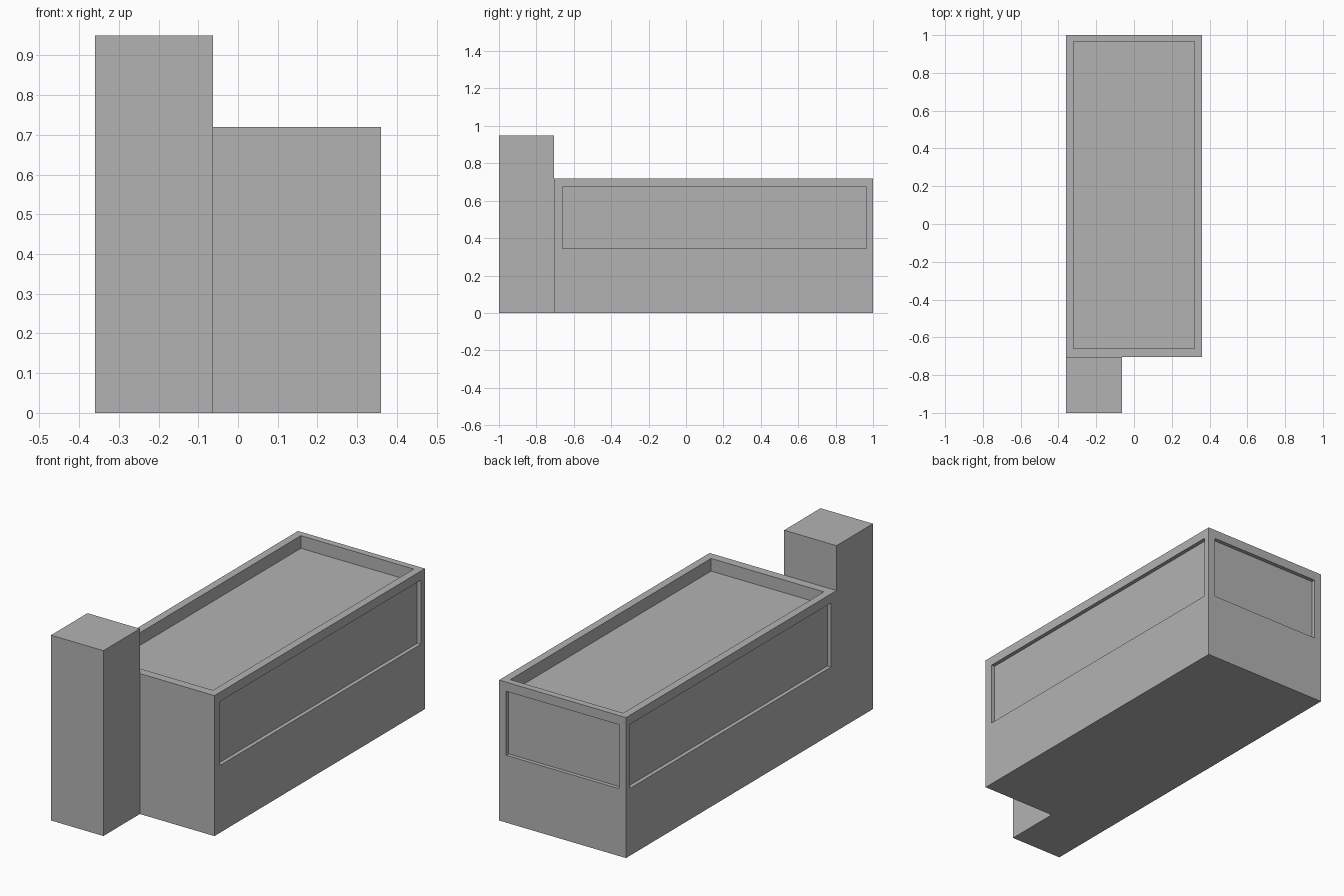
import bpy
import bmesh
from mathutils import Vector

if "Cube" in bpy.data.objects:
    bpy.data.objects.remove(bpy.data.objects["Cube"], do_unlink=True)

HALF, FRONT, BACK = 0.36, -0.705, 1.0      # main block extents
TOWER_X, TOWER_FRONT = -0.063, -1.0        # tower extents
ROOF, TOWER_TOP = 0.72, 0.95
DEPTH = 0.02                               # window recess depth

grey = bpy.data.materials.new("concrete_grey")
grey.use_nodes = True
colour = (0.45, 0.45, 0.45, 1)
grey.diffuse_color = colour
grey.node_tree.nodes["Principled BSDF"].inputs["Base Color"].default_value = colour


def add_object(name, bm):
    bmesh.ops.recalc_face_normals(bm, faces=bm.faces[:])
    mesh = bpy.data.meshes.new(name)
    bm.to_mesh(mesh)
    bm.free()
    mesh.materials.append(grey)
    obj = bpy.data.objects.new(name, mesh)
    bpy.context.collection.objects.link(obj)
    return obj


def box(name, low, high):
    low, high = Vector(low), Vector(high)
    bm = bmesh.new()
    bmesh.ops.create_cube(bm, size=1)
    for v in bm.verts:
        v.co = (low + high) / 2 + v.co * (high - low)
    return add_object(name, bm)


def raise_faces(bm, faces, height):
    new = bmesh.ops.extrude_face_region(bm, geom=faces)["geom"]
    for v in new:
        if isinstance(v, bmesh.types.BMVert):
            v.co.z = height
    return [f for f in new if isinstance(f, bmesh.types.BMFace)]


# Main block and tower, raised from one shared footprint
bm = bmesh.new()
a, b, c, d, e, f, g = [bm.verts.new((x, y, 0)) for x, y in (
    (-HALF, FRONT), (TOWER_X, FRONT), (HALF, FRONT), (HALF, BACK),
    (-HALF, BACK), (-HALF, TOWER_FRONT), (TOWER_X, TOWER_FRONT))]
footprint = [bm.faces.new((a, b, c, d, e)), bm.faces.new((f, g, b, a))]
tops = raise_faces(bm, footprint, ROOF)
tower_top = [t for t in tops if t.calc_center_median().y < FRONT]
raise_faces(bm, tower_top, TOWER_TOP)
building = add_object("building", bm)

# Sunken roof, long side windows and back window
SILL, HEAD = 0.345, 0.673
Y0, Y1, X1 = -0.66, 0.966, 0.32
cutters = [
    box("roof_cutter", (-X1, Y0, ROOF - 0.065), (X1, Y1, 1)),
    box("left_window_cutter", (HALF - DEPTH, Y0, SILL), (HALF + 0.1, Y1, HEAD)),
    box("right_window_cutter", (-HALF - 0.1, Y0, SILL), (DEPTH - HALF, Y1, HEAD)),
    box("back_window_cutter", (-X1, BACK - DEPTH, SILL), (X1, BACK + 0.1, HEAD)),
]
bpy.context.view_layer.objects.active = building
for cutter in cutters:
    cutter.hide_render = True
    mod = building.modifiers.new(cutter.name, 'BOOLEAN')
    mod.operation = 'DIFFERENCE'
    mod.solver = 'EXACT'
    mod.object = cutter
    bpy.ops.object.modifier_apply(modifier=mod.name)
    bpy.data.objects.remove(cutter, do_unlink=True)
